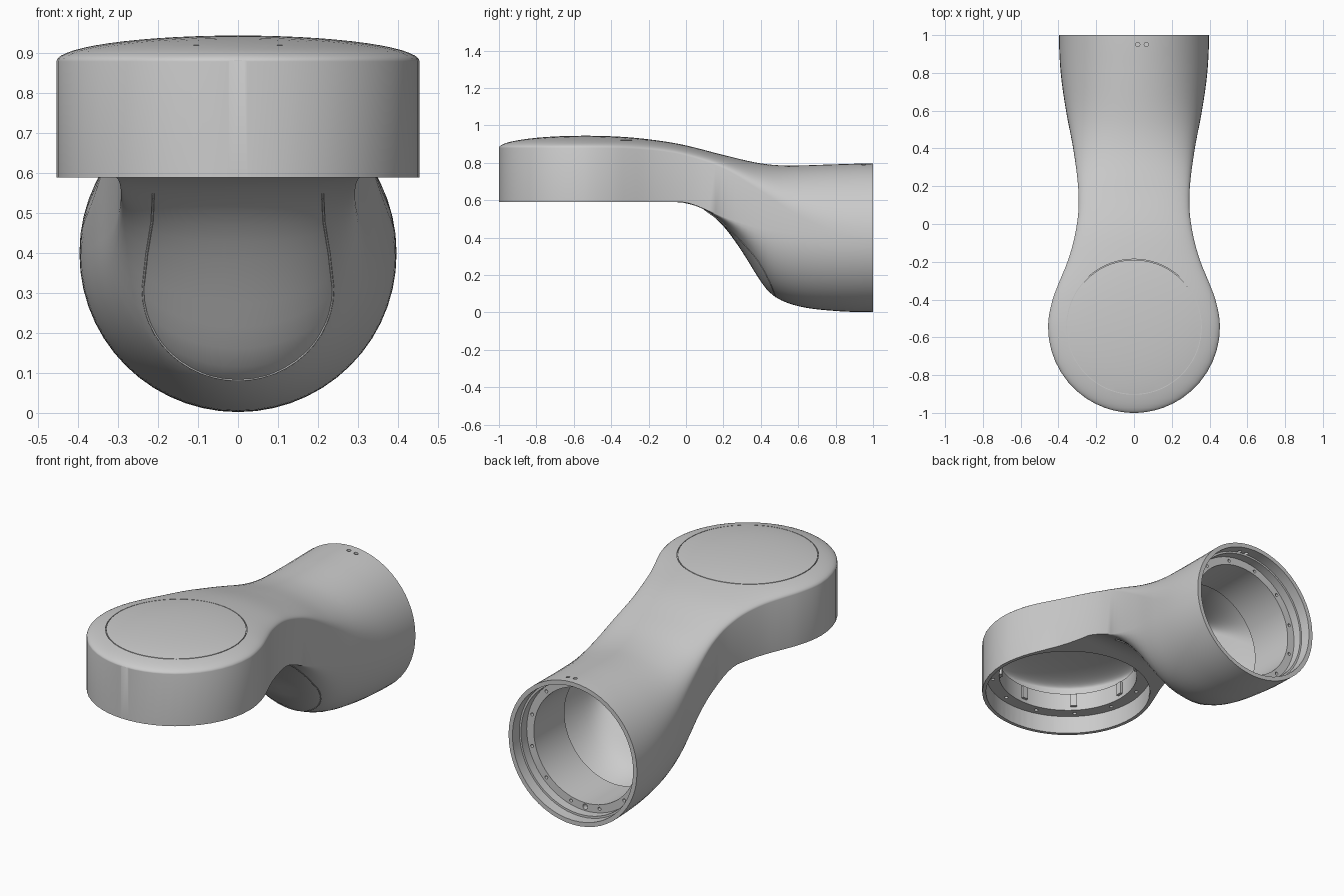
import bpy, bmesh, math
from mathutils import Vector
from mathutils.bvhtree import BVHTree

if "Cube" in bpy.data.objects:
    bpy.data.objects.remove(bpy.data.objects["Cube"])

HEAD_Y, HEAD_R, TUBE_Z, WALL = -0.545, 0.455, 0.4, 0.024

# Profiles along y: half width, top, bottom, and the upper/lower edges of the side wall
WIDTH = [(-.545, .455), (-.4, .431), (-.3, .393), (-.2, .352), (-.1, .322), (0, .302), (.1, .293),
         (.2, .296), (.4, .322), (.6, .36), (.8, .388), (1, .397)]
TOP = [(-.545, .945), (-.3, .936), (-.1, .912), (0, .893), (.2, .842), (.4, .797), (.55, .785), (.8, .792), (1, .797)]
BOTTOM = [(-.545, .59), (-.06, .59), (0, .584), (.1, .548), (.2, .462), (.3, .325), (.4, .165), (.44, .113),
          (.5, .07), (.6, .034), (.8, .008), (1, .002)]
EDGE_TOP = [(-.545, .88), (-.3, .876), (-.1, .858), (0, .838), (.2, .77), (.4, .65), (.6, .52), (.8, .435), (1, .403)]
EDGE_LOW = [(-.545, .59), (-.06, .59), (0, .588), (.2, .51), (.4, .45), (.6, .42), (1, .397)]


def smooth(table, x):
    """Cubic interpolation through table points."""
    x = min(max(x, table[0][0]), table[-1][0])
    sec = [(b[1] - a[1]) / (b[0] - a[0]) for a, b in zip(table, table[1:])]
    tan = [0] + [(a + b) / 2 if a * b > 0 else 0 for a, b in zip(sec, sec[1:])] + [0]
    for i, s in enumerate(sec):
        (x0, y0), (x1, y1) = table[i], table[i + 1]
        if x <= x1:
            h = x1 - x0
            t = (x - x0) / h
            return (y0 * (1 + 2 * t) * (1 - t) ** 2 + y1 * t * t * (3 - 2 * t)
                    + h * (tan[i] * t * (1 - t) ** 2 + tan[i + 1] * t * t * (t - 1)))


def finish(name, bm):
    bmesh.ops.recalc_face_normals(bm, faces=bm.faces)
    me = bpy.data.meshes.new(name)
    bm.to_mesh(me)
    bm.free()
    ob = bpy.data.objects.new(name, me)
    bpy.context.collection.objects.link(ob)
    return ob


def bridge(bm, rings, closed):
    n = len(rings[0])
    pairs = list(zip(rings, rings[1:])) + ([(rings[-1], rings[0])] if closed else [])
    for a, b in pairs:
        for i in range(n):
            bm.faces.new((a[i], a[(i + 1) % n], b[(i + 1) % n], b[i]))


def body(name, t, y_end):
    """Loft of the arm, shrunk by t."""
    R = HEAD_R - t
    ys = [HEAD_Y - R * math.cos(math.radians(a)) for a in (3, 8, 14, 20, 27, 34, 42, 50, 58, 66, 74, 82)]
    ys += [HEAD_Y + (1 - HEAD_Y) * i / 44 for i in range(45)]
    if y_end > 1:
        ys.append(y_end)
    bm, rings, n = bmesh.new(), [], 28
    for y in ys:
        w, zt = smooth(WIDTH, y) - t, smooth(TOP, y) - t
        zb, et, el = smooth(BOTTOM, y) + t, smooth(EDGE_TOP, y), smooth(EDGE_LOW, y)
        mid = (et + el) / 2
        et, el = max(et - t, mid + .003), min(el + t, mid - .003)
        if y < HEAD_Y:
            k = math.sqrt(1 - ((y - HEAD_Y) / R) ** 2)
            w, zt = R * k, et + (zt - et) * k
        arc = [math.pi * i / n for i in range(n + 1)]
        pts = [(w * math.cos(a), et + (zt - et) * math.sin(a)) for a in arc]
        pts += [(-w * math.cos(a), el - (el - zb) * math.sin(a)) for a in arc]
        rings.append([bm.verts.new((x, y, z)) for x, z in pts])
    bridge(bm, rings, False)
    bm.faces.new(rings[0])
    bm.faces.new(rings[-1])
    return finish(name, bm)


def lathe(name, profile, axis, n=72):
    """Revolve a closed (radius, height) profile about the head (Z) or the tube (Y)."""
    bm, rings = bmesh.new(), []
    for i in range(n):
        a = 2 * math.pi * i / n
        c, s = math.cos(a), math.sin(a)
        rings.append([bm.verts.new((r * c, HEAD_Y + r * s, h) if axis == 'Z' else (r * c, h, TUBE_Z + r * s))
                      for r, h in profile])
    bridge(bm, rings, True)
    return finish(name, bm)


def pegs(name, places, axis, depth):
    """Several small cylinders in one mesh: (x, y, z, radius)."""
    bm = bmesh.new()
    for x, y, z, r in places:
        new = bmesh.ops.create_cone(bm, cap_ends=True, segments=16, radius1=r, radius2=r, depth=depth)['verts']
        for v in new:
            p = v.co.copy()
            v.co = Vector((x, y, z)) + (p if axis == 'Z' else Vector((p.x, p.z, -p.y)))
    return finish(name, bm)


def cut(ob, cutter):
    m = ob.modifiers.new('cut', 'BOOLEAN')
    m.operation, m.solver, m.object = 'DIFFERENCE', 'EXACT', cutter
    bpy.context.view_layer.objects.active = ob
    bpy.ops.object.modifier_apply(modifier=m.name)
    bpy.data.objects.remove(cutter)


def shade(ob, angle=30):
    bpy.ops.object.select_all(action='DESELECT')
    ob.select_set(True)
    bpy.context.view_layer.objects.active = ob
    bpy.ops.object.shade_smooth_by_angle(angle=math.radians(angle))


# Hollow arm shell with cup mouth, cover groove and two sight holes
shell = body('arm_shell', 0, 1)
cut(shell, body('cavity', WALL, 1.05))
bore = pegs('bore', [], 'Z', 1)
bm = bmesh.new()
new = bmesh.ops.create_cone(bm, cap_ends=True, segments=72, radius1=.437, radius2=.431, depth=.24)['verts']
bmesh.ops.translate(bm, verts=new, vec=(0, HEAD_Y, .63))
bpy.data.objects.remove(bore)
cut(shell, finish('cup_bore', bm))
cut(shell, lathe('groove', [(.355, .913), (.359, .913), (.359, .99), (.355, .99)], 'Z'))
cut(shell, pegs('sight', [(.02, .95, .8, .011), (.065, .95, .8, .011)], 'Z', .1))
shade(shell)

# Oval cover seam on the front of the elbow, dropped onto the surface
tree = BVHTree.FromObject(shell, bpy.context.evaluated_depsgraph_get())
outline = [(-.212, .55), (-.215, .48), (-.228, .4)]
outline += [(-.238 * math.cos(a), .31 - .228 * math.sin(a)) for a in [math.pi * i / 24 for i in range(25)]]
outline += [(-x, z) for x, z in reversed(outline[:3])]
hits = [tree.ray_cast(Vector((x, -.08, z)), Vector((0, 1, 0)))[0] for x, z in outline]
hits = [h for h in hits if h]
curve = bpy.data.curves.new('elbow_cover_seam', 'CURVE')
curve.dimensions, curve.bevel_depth, curve.bevel_resolution = '3D', .003, 1
sp = curve.splines.new('POLY')
sp.points.add(len(hits) - 1)
for p, h in zip(sp.points, hits):
    p.co = (*h, 1)
bpy.context.collection.objects.link(bpy.data.objects.new('elbow_cover_seam', curve))

# Tube flange: stepped ring with an inner sleeve and bolt holes
tube = lathe('tube_flange', [(.38, .94), (.362, .94), (.362, .89), (.318, .89), (.318, .62),
                             (.33, .62), (.33, .86), (.378, .86)], 'Y')
bolts = [(.34 * math.cos(a), .87, TUBE_Z + .34 * math.sin(a), .009)
         for a in [2 * math.pi * (i + .5) / 12 for i in range(12)]]
bolts.append((0, .87, TUBE_Z - .34, .015))
cut(tube, pegs('tube_bolts', bolts, 'Y', .12))
shade(tube)

# Cup flange: ledge above the mouth with its own bolt holes
cup = lathe('cup_flange', [(.436, .69), (.365, .69), (.365, .79), (.378, .79), (.378, .715), (.436, .715)], 'Z')
bolts = [(.4 * math.cos(a), HEAD_Y + .4 * math.sin(a), .7, .01)
         for a in [2 * math.pi * (i + .5) / 12 for i in range(12)]]
cut(cup, pegs('cup_bolts', bolts, 'Z', .1))
shade(cup)

# Retaining clips around the cup sleeve
bm = bmesh.new()
for i in range(8):
    a = 2 * math.pi * i / 8
    c, s = math.cos(a), math.sin(a)
    for v in bmesh.ops.create_cube(bm, size=1)['verts']:
        r, w, h = .36 + v.co.x * .02, v.co.y * .035, v.co.z * .07
        v.co = (r * c - w * s, HEAD_Y + r * s + w * c, .745 + h)
finish('cup_clips', bm)
